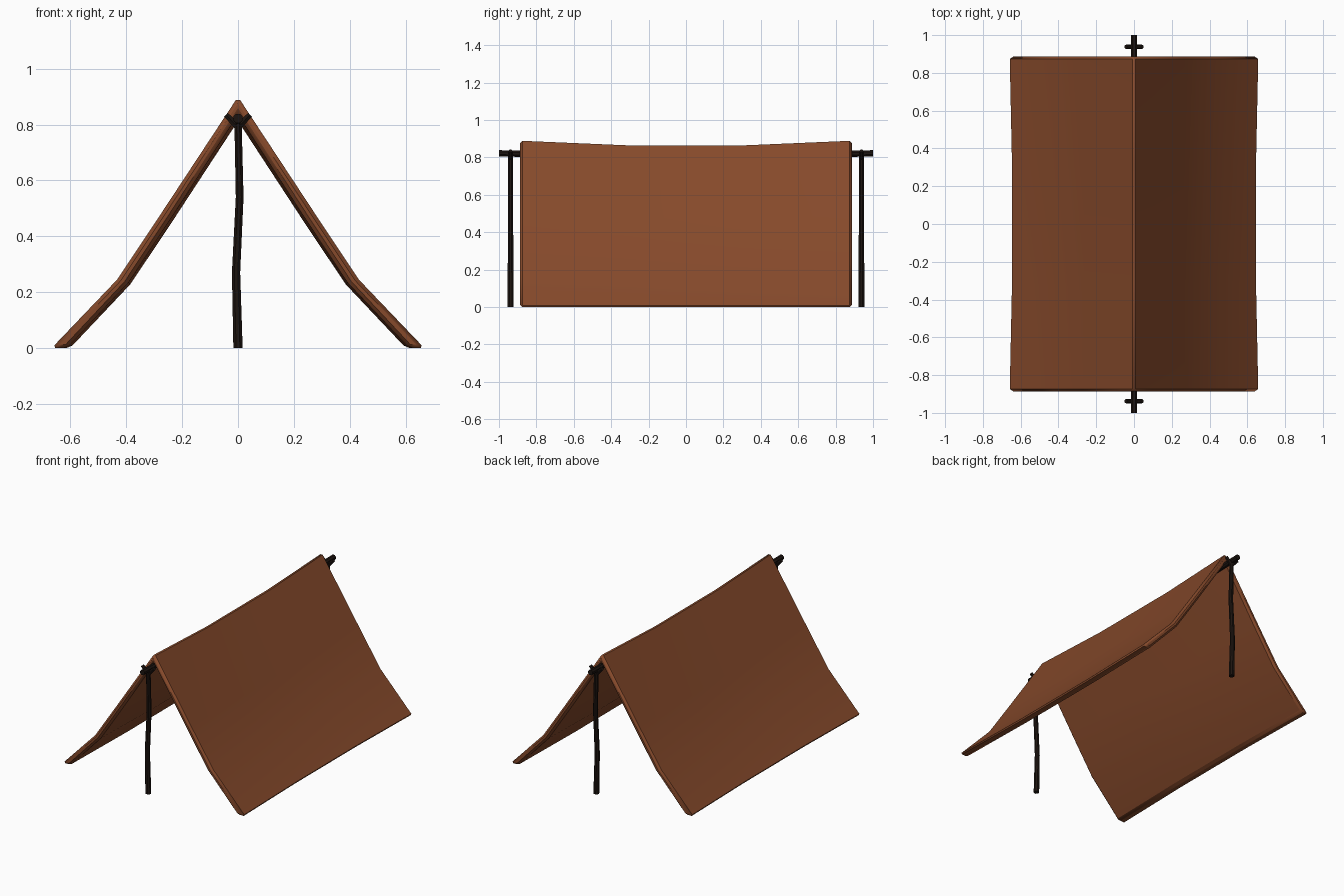
import bpy, bmesh, math
from mathutils import Vector

if "Cube" in bpy.data.objects:
    bpy.data.objects.remove(bpy.data.objects["Cube"])


def material(name, rgb):
    m = bpy.data.materials.new(name)
    m.diffuse_color = (*rgb, 1)
    m.use_nodes = True
    m.node_tree.nodes["Principled BSDF"].inputs["Base Color"].default_value = m.diffuse_color
    return m


CLOTH = material("brown_cloth", (0.24, 0.068, 0.024))
WOOD = material("dark_wood", (0.012, 0.007, 0.005))


def finish(bm, name, mat, bevel=0):
    bmesh.ops.recalc_face_normals(bm, faces=bm.faces[:])
    me = bpy.data.meshes.new(name)
    bm.to_mesh(me)
    bm.free()
    ob = bpy.data.objects.new(name, me)
    bpy.context.collection.objects.link(ob)
    me.materials.append(mat)
    bpy.ops.object.select_all(action='DESELECT')
    ob.select_set(True)
    bpy.context.view_layer.objects.active = ob
    if bevel:
        b = ob.modifiers.new("bevel", 'BEVEL')
        b.width, b.segments, b.limit_method = bevel, 1, 'ANGLE'
        b.angle_limit = math.radians(40)
    bpy.ops.object.shade_smooth_by_angle(angle=math.radians(35))
    return ob


def loft(bm, rings):
    # Join closed cross-sections and cap both ends
    vs = [[bm.verts.new(p) for p in r] for r in rings]
    n = len(vs[0])
    for a, b in zip(vs, vs[1:]):
        for i in range(n):
            j = (i + 1) % n
            bm.faces.new((a[i], a[j], b[j], b[i]))
    bm.faces.new(vs[0])
    bm.faces.new(vs[-1])


def pole(name, points, radii, sides=8):
    pts = [Vector(p) for p in points]
    axis = (pts[-1] - pts[0]).normalized()
    u = axis.cross(Vector((0, 1, 0)) if abs(axis.y) < 0.9 else Vector((1, 0, 0))).normalized()
    v = axis.cross(u)
    bm = bmesh.new()
    loft(bm, [[p + r * (math.cos(a) * u + math.sin(a) * v)
               for a in [2 * math.pi * (k + 0.5) / sides for k in range(sides)]]
              for p, r in zip(pts, radii)])
    return finish(bm, name, WOOD)


# Draped canvas: closed A-shaped section, sagging between its ends
outer = [(0.667, 0), (0.433, 0.245), (0.27, 0.49), (0, 0.90)]
inner = [(0.612, 0), (0.392, 0.235), (0.23, 0.48), (0, 0.835)]
mirror = lambda side: [(-x, z) for x, z in side[-2::-1]]
section = outer + mirror(outer) + [(-x, z) for x, z in inner] + inner[-2::-1]
bm = bmesh.new()
rings = []
for y, sx, sz in [(-0.887, 1, 1), (-0.32, 0.982, 0.973), (0.32, 0.982, 0.973), (0.887, 1, 1)]:
    rings.append([(x * sx, y, z * sz) for x, z in section])
vs = [[bm.verts.new(p) for p in r] for r in rings]
n, half = len(section), len(outer) * 2 - 1
for a, b in zip(vs, vs[1:]):
    for i in range(n):
        j = (i + 1) % n
        bm.faces.new((a[i], a[j], b[j], b[i]))
for r in (vs[0], vs[-1]):
    for i in range(half - 1):
        bm.faces.new((r[i], r[i + 1], r[n - 2 - i], r[n - 1 - i]))
finish(bm, "canvas", CLOTH, 0.013)

# Ridge pole
pole("ridge_pole", [(0, -1, 0.822), (0, -0.35, 0.808), (0, 0.35, 0.808), (0, 1, 0.822)],
     [0.018] * 4)

# Forked uprights at both ends
for label, y in (("front", -0.938), ("back", 0.938)):
    pole(label + "_upright",
         [(0, y, 0), (-0.007, y, 0.27), (0.006, y, 0.54), (0, y, 0.81)],
         [0.018, 0.016, 0.015, 0.014])
    for side, s in (("left", -1), ("right", 1)):
        pole(f"{label}_{side}_fork", [(0, y, 0.79), (s * 0.043, y, 0.835)], [0.013, 0.011], 6)
